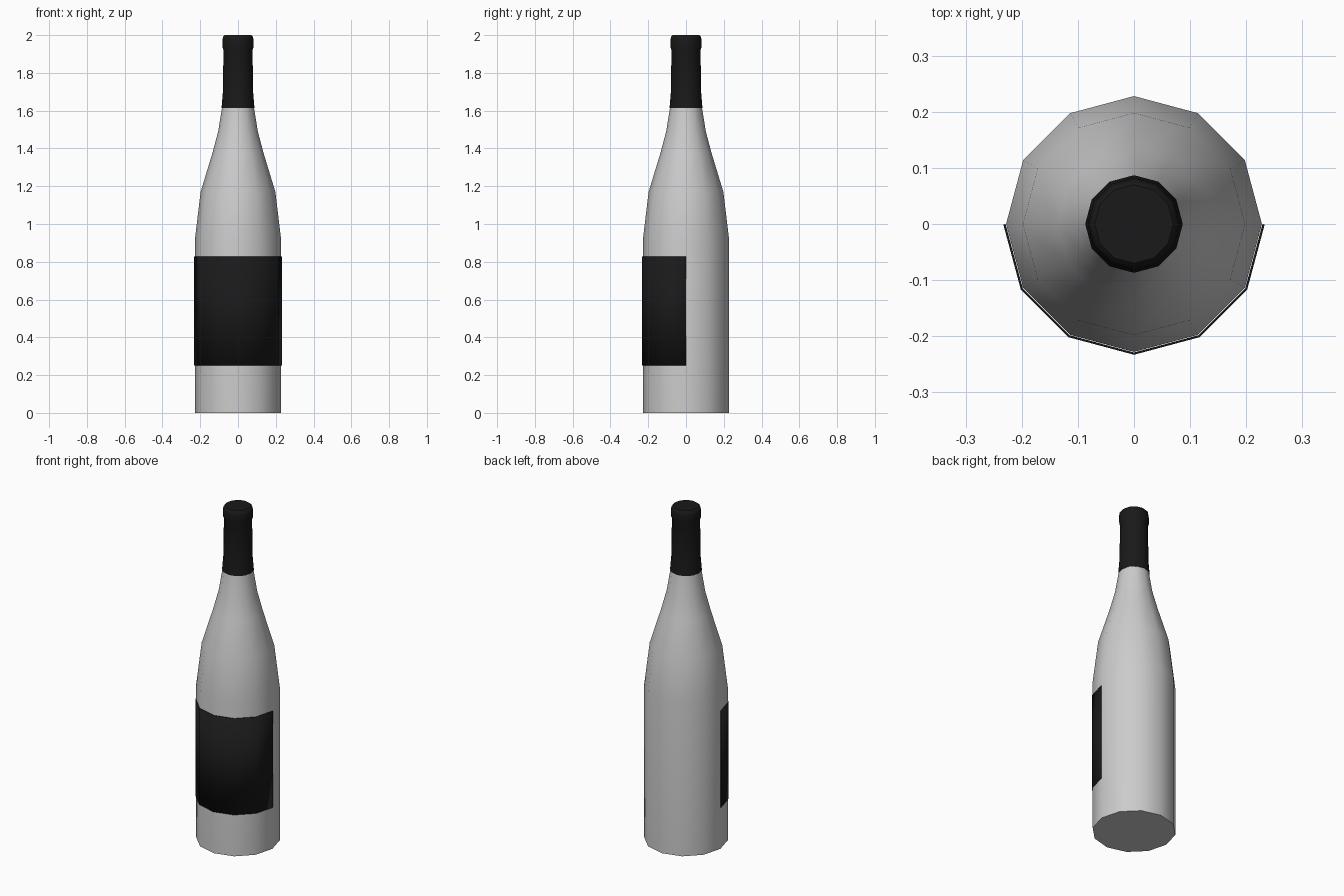
import bpy, bmesh, math

if "Cube" in bpy.data.objects:
    bpy.data.objects.remove(bpy.data.objects["Cube"])

SIDES = 12

def lathe(name, profile, a0=0, a1=360, cap_low=False, cap_high=False, color=None):
    """Revolve a (radius, z) profile in 30 degree steps."""
    bm = bmesh.new()
    full = a1 - a0 == 360
    n = round((a1 - a0) / 360 * SIDES)
    cols = n if full else n + 1
    rings = []
    for r, z in profile:
        angles = [math.radians(a0 + i * 360 / SIDES) for i in range(cols)]
        rings.append([bm.verts.new((r * math.cos(a), r * math.sin(a), z)) for a in angles])
    for low, high in zip(rings, rings[1:]):
        for i in range(n):
            j = (i + 1) % cols
            bm.faces.new((low[i], low[j], high[j], high[i]))
    if cap_low:
        bm.faces.new(rings[0][::-1])
    if cap_high:
        bm.faces.new(rings[-1])
    mesh = bpy.data.meshes.new(name)
    bm.to_mesh(mesh)
    bm.free()
    ob = bpy.data.objects.new(name, mesh)
    bpy.context.collection.objects.link(ob)
    if color:
        mat = bpy.data.materials.new(name)
        mat.diffuse_color = color
        mat.use_nodes = True
        mat.node_tree.nodes["Principled BSDF"].inputs["Base Color"].default_value = mat.diffuse_color
        mesh.materials.append(mat)
    bpy.ops.object.select_all(action='DESELECT')
    ob.select_set(True)
    bpy.context.view_layer.objects.active = ob
    bpy.ops.object.shade_smooth_by_angle(angle=math.radians(40))
    return ob

DARK = (0.01, 0.01, 0.01, 1)

# Glass body with tapering shoulder
lathe("bottle_body", [(0.228, 0), (0.228, 0.92), (0.198, 1.17), (0.137, 1.37),
                      (0.105, 1.49), (0.084, 1.62)], cap_low=True, cap_high=True)

# Foil sleeve over the neck with a raised lip
lathe("neck_foil", [(0.082, 1.615), (0.087, 1.615), (0.080, 1.7), (0.077, 1.92),
                    (0.082, 1.935), (0.082, 1.975), (0.079, 1.992), (0.070, 2.0)],
      cap_low=True, cap_high=True, color=DARK)

# Label wrapped around the front half
label = lathe("front_label", [(0.229, 0.25), (0.229, 0.828)], 180, 360, color=DARK)
solid = label.modifiers.new("thickness", 'SOLIDIFY')
solid.thickness = 0.004
solid.offset = 1
